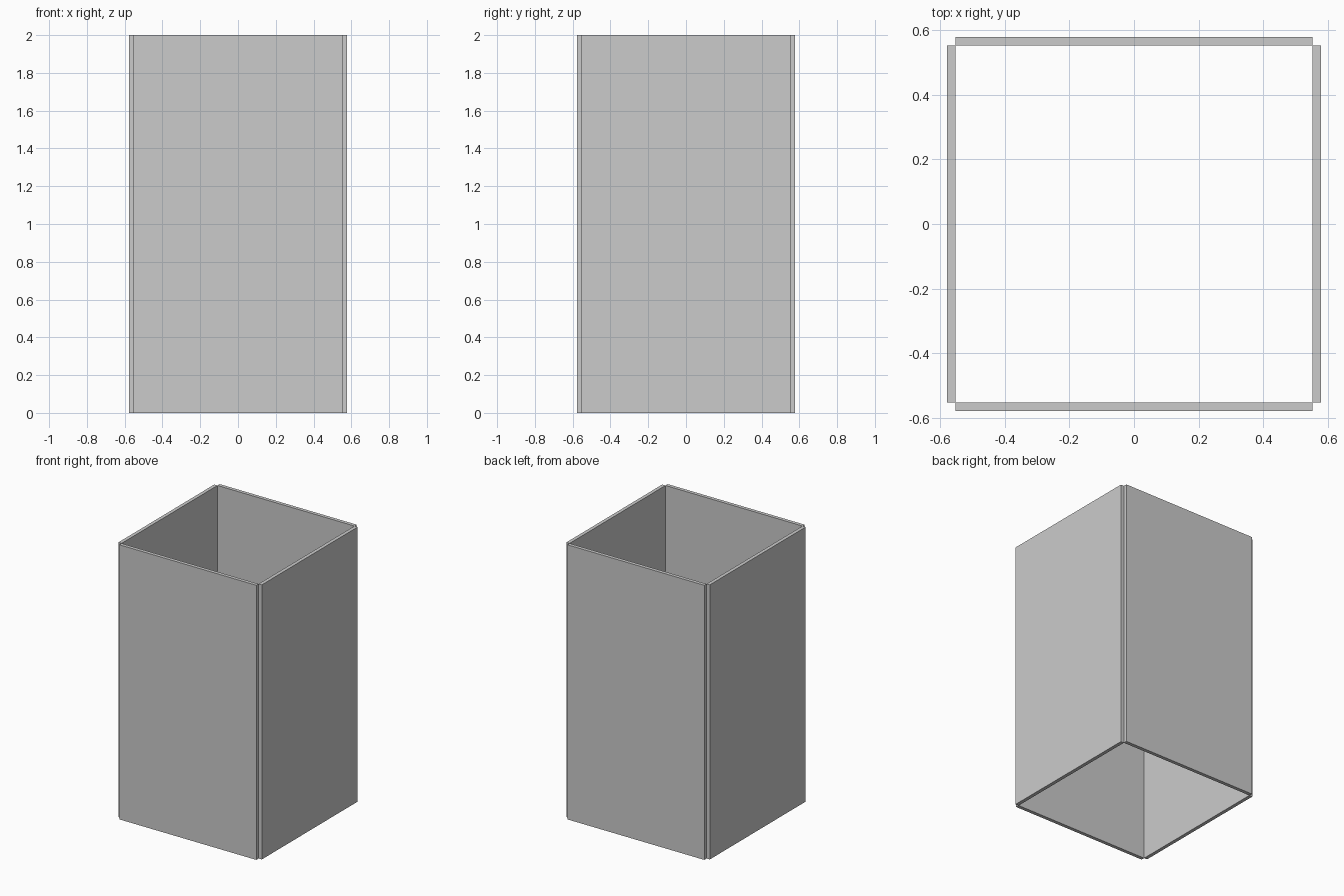
import bpy

if "Cube" in bpy.data.objects:
    bpy.data.objects.remove(bpy.data.objects["Cube"])

HEIGHT = 2.0
INNER = 0.552   # half the inside width, also half of each panel's length
OUTER = 0.578   # half the overall width


def panel(name, x, y, sx, sy):
    bpy.ops.mesh.primitive_cube_add(size=1, location=(x, y, HEIGHT / 2))
    ob = bpy.context.object
    ob.name = name
    ob.scale = (sx, sy, HEIGHT)
    bpy.ops.object.transform_apply(location=False, rotation=False, scale=True)


mid = (INNER + OUTER) / 2
thick = OUTER - INNER

# Front and back panels
for name, s in (("front_panel", -1), ("back_panel", 1)):
    panel(name, 0, s * mid, 2 * INNER, thick)

# Side panels, meeting the others at the inside corners
for name, s in (("left_panel", -1), ("right_panel", 1)):
    panel(name, s * mid, 0, thick, 2 * INNER)
